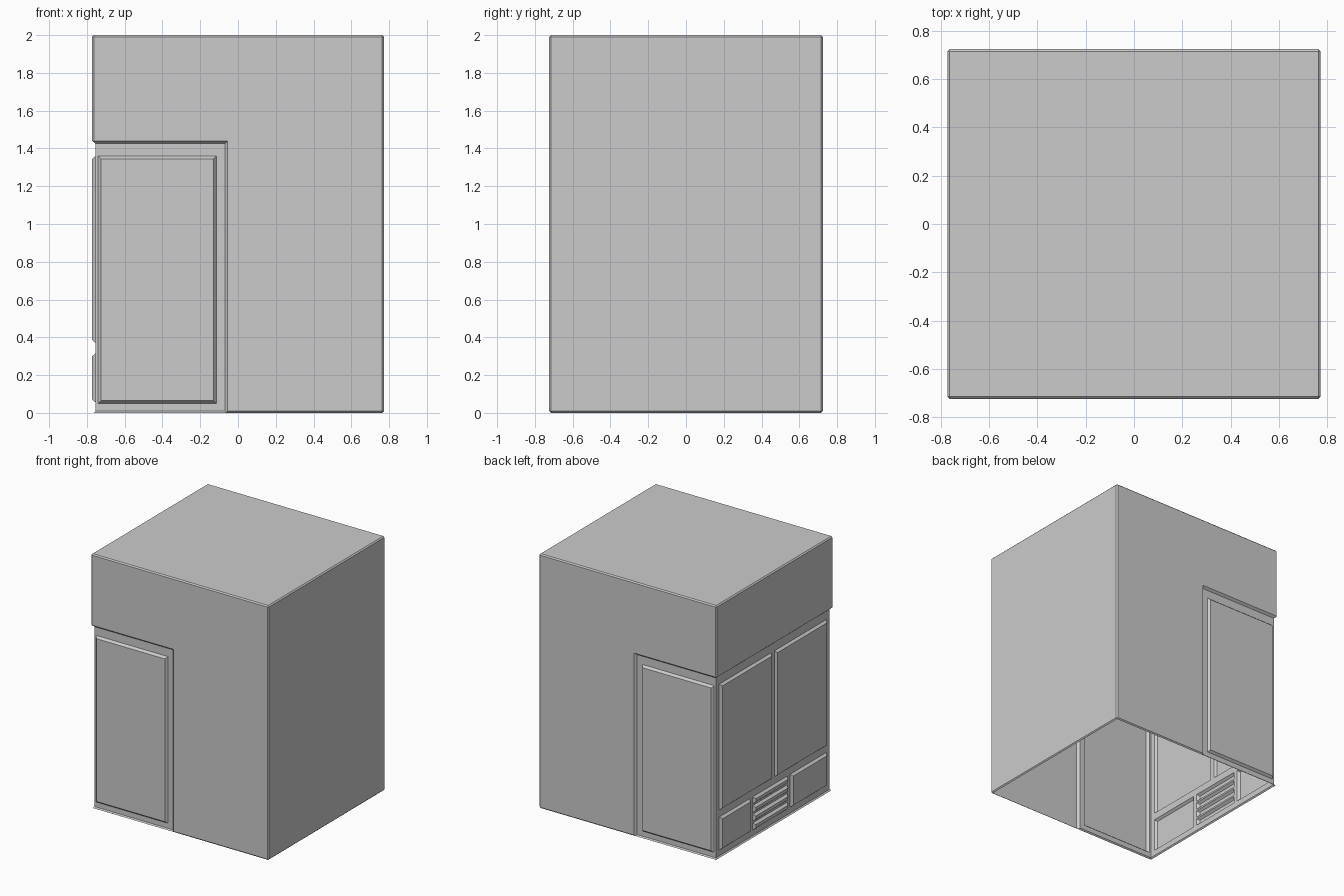
import bpy, bmesh

if "Cube" in bpy.data.objects:
    bpy.data.objects.remove(bpy.data.objects["Cube"])

HX, HY, H = 0.772, 0.724, 2.0     # body half sizes and height
D = 0.018                         # recess depth and panel thickness
IX, IY = HX - D, HY - D           # recessed wall positions


def make_object(name, bm):
    bmesh.ops.recalc_face_normals(bm, faces=bm.faces[:])
    mesh = bpy.data.meshes.new(name)
    bm.to_mesh(mesh)
    bm.free()
    ob = bpy.data.objects.new(name, mesh)
    bpy.context.collection.objects.link(ob)
    return ob


def combine(target, tool, operation):
    mod = target.modifiers.new("combine", 'BOOLEAN')
    mod.operation = operation
    mod.solver = 'EXACT'
    mod.object = tool
    bpy.context.view_layer.objects.active = target
    bpy.ops.object.modifier_apply(modifier=mod.name)
    bpy.data.objects.remove(tool)


def skin_rings(bm, rings):
    """Closed solid from a list of equally long vertex rings."""
    rings = [[bm.verts.new(p) for p in r] for r in rings]
    n = len(rings[0])
    for a, b in zip(rings, rings[1:]):
        for i in range(n):
            j = (i + 1) % n
            bm.faces.new((a[i], a[j], b[j], b[i]))
    bm.faces.new(rings[0])
    bm.faces.new(rings[-1])


def panel(bm, place, u0, u1, v0, v1, slope=0.015):
    """Raised panel with sloped sides; its foot is sunk into the wall."""
    rings = []
    for d in (-0.005, D):
        k = slope * d / D
        rings.append([place(u, v, d) for u, v in
                      ((u0 + k, v0 + k), (u1 - k, v0 + k), (u1 - k, v1 - k), (u0 + k, v1 - k))])
    skin_rings(bm, rings)


# Main body with narrow chamfers
bm = bmesh.new()
bmesh.ops.create_cube(bm, size=1)
for v in bm.verts:
    v.co.x *= 2 * HX
    v.co.y *= 2 * HY
    v.co.z = (v.co.z + 0.5) * H
bmesh.ops.bevel(bm, geom=bm.edges[:], offset=0.009, segments=1, affect='EDGES', profile=0.5)
body = make_object("cabinet_shell", bm)

# Recess wrapping the lower front, left and back, with sloped rims
E = 0.05
k = E / D * 0.015
bm = bmesh.new()
pairs = [((-0.07, -IY), (-0.07 + k, -IY - E)), ((-IX, -IY), (-IX - E, -IY - E)),
         ((-IX, IY), (-IX - E, IY + E)), ((-0.07, IY), (-0.07 + k, IY + E))]
skin_rings(bm, [[(*i, 0.01), (*o, -0.04), (*o, 1.425 + k), (*i, 1.425)] for i, o in pairs])
combine(body, make_object("recess_cutter", bm), 'DIFFERENCE')

bm = bmesh.new()
# Front and back door panels
for s in (-1, 1):
    panel(bm, lambda u, v, d: (u, s * (IY + d), v), -0.74, -0.115, 0.05, 1.36)


# Left side: two tall doors, two low panels and a stack of slats
def left(u, v, d):
    return (-IX - d, u, v)


for y0, y1 in ((0.02, 0.665), (-0.665, -0.02)):
    panel(bm, left, y0, y1, 0.37, 1.36)
for y0, y1 in ((0.285, 0.665), (-0.665, -0.215)):
    panel(bm, left, y0, y1, 0.055, 0.315)
for i in range(4):
    z = 0.055 + i * 0.0683
    panel(bm, left, -0.18, 0.25, z, z + 0.055)
combine(body, make_object("raised_panels", bm), 'UNION')

# Open underside
bm = bmesh.new()
bm.from_mesh(body.data)
bm.normal_update()
under = [f for f in bm.faces if f.normal.z < -0.95 and max(v.co.z for v in f.verts) < 0.001]
bmesh.ops.delete(bm, geom=under, context='FACES')
for f in bm.faces:
    f.smooth = False
bm.to_mesh(body.data)
bm.free()
